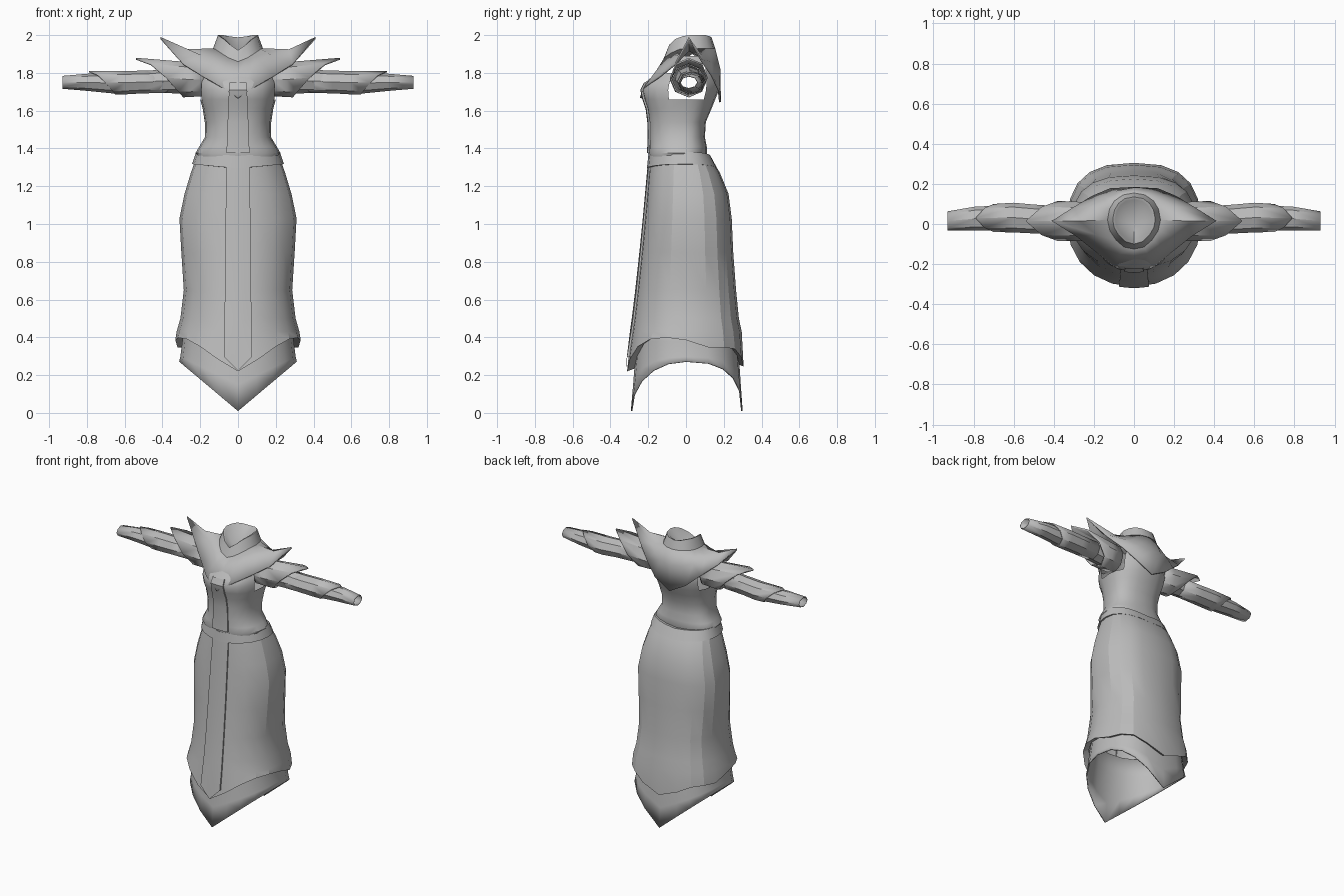
import bpy, bmesh, math

if "Cube" in bpy.data.objects:
    bpy.data.objects.remove(bpy.data.objects["Cube"])

cloth = bpy.data.materials.new("grey_cloth")
cloth.diffuse_color = (0.5, 0.5, 0.5, 1)
cloth.use_nodes = True
cloth.node_tree.nodes["Principled BSDF"].inputs["Base Color"].default_value = cloth.diffuse_color
N = 20


def finish(name, bm, thick=0.0, angle=28, offset=-1):
    """Turn a bmesh into a named, shaded object."""
    bmesh.ops.remove_doubles(bm, verts=bm.verts, dist=0.0005)
    bmesh.ops.recalc_face_normals(bm, faces=bm.faces)
    me = bpy.data.meshes.new(name)
    bm.to_mesh(me)
    bm.free()
    ob = bpy.data.objects.new(name, me)
    bpy.context.collection.objects.link(ob)
    me.materials.append(cloth)
    if thick:
        mod = ob.modifiers.new("thickness", 'SOLIDIFY')
        mod.thickness, mod.offset = thick, offset
    bpy.ops.object.select_all(action='DESELECT')
    ob.select_set(True)
    bpy.context.view_layer.objects.active = ob
    bpy.ops.object.shade_smooth_by_angle(angle=math.radians(angle))
    return ob


def loft(rings, closed=True):
    """Skin a list of equal-length point rings."""
    bm = bmesh.new()
    rows = [[bm.verts.new(p) for p in r] for r in rings]
    n = len(rows[0])
    for a, b in zip(rows, rows[1:]):
        for i in range(n if closed else n - 1):
            j = (i + 1) % n
            bm.faces.new((a[i], a[j], b[j], b[i]))
    return bm


def spt(t, ax, yf, yb, y0=0.0, front=2.1, back=2.6):
    """Body cross-section point; t = 0 is the front centre."""
    s, c = math.sin(t), math.cos(t)
    e = 2 / (front if c > 0 else back)
    x = math.copysign(abs(s) ** e, s) * ax
    y = y0 + (yf - y0 if c > 0 else yb - y0) * abs(c) ** e
    return x, y


def body_ring(z, ax, yf, yb, y0=0.0, **k):
    """z is a height or a function of angle (degrees 0-180) and x."""
    pts = []
    for i in range(N):
        t = 2 * math.pi * i / N
        x, y = spt(t, ax, yf, yb, y0, **k)
        d = math.degrees(t)
        pts.append((x, y, z(min(d, 360 - d), x) if callable(z) else z))
    return pts


def interp(table, v):
    for (a, p), (b, q) in zip(table, table[1:]):
        if v <= b:
            return p + (q - p) * (v - a) / (b - a)
    return table[-1][1]


# Outer skirt with a wavy pointed hem and a turned-in lip
HEM = [(0, .22), (25, .31), (45, .385), (70, .40), (90, .385), (115, .33),
       (135, .36), (160, .30), (180, .245)]
hem = lambda d, x: interp(HEM, d)
SKIRT = [(1.32, .232, -.195, .15), (1.27, .25, -.2, .18), (1.16, .283, -.21, .225),
         (1.03, .31, -.222, .242), (.85, .30, -.24, .25), (.65, .287, -.262, .265),
         (.5, .305, -.28, .28), (.43, .325, -.29, .295)]
rings = [body_ring(*r) for r in SKIRT]
rings += [body_ring(hem, .332, -.312, .305),
          body_ring(lambda d, x: hem(d, x) + .015, .295, -.272, .272)]
finish("outer_skirt", loft(rings), angle=20)

# Inner skirt with a point at front and back
tip = lambda d, x: .01 + .26 * abs(x) / .31
finish("inner_skirt", loft([
    body_ring(.5, .285, -.25, .255), body_ring(.38, .295, -.262, .275),
    body_ring(lambda d, x: .15 + .15 * abs(x) / .31, .305, -.28, .29),
    body_ring(tip, .312, -.292, .3)]), thick=.008)

# Belt, tilted at the sides
side = lambda base: (lambda d, x: base + .022 * math.sin(math.radians(d)))
finish("belt", loft([
    body_ring(side(1.355), .2, -.17, .1, front=2.2, back=2.3),
    body_ring(side(1.36), .222, -.2, .13, front=2.2, back=2.3),
    body_ring(side(1.295), .243, -.207, .165, front=2.2, back=2.3),
    body_ring(side(1.293), .22, -.18, .14, front=2.2, back=2.3)]), angle=35)

# Fitted bodice, open at the armholes
TORSO = [(1.35, .215, -.195, .105), (1.375, .225, -.2, .11), (1.41, .205, -.198, .11),
         (1.46, .175, -.198, .1), (1.54, .176, -.198, .105), (1.61, .187, -.207, .135),
         (1.66, .2, -.224, .155), (1.71, .203, -.235, .175), (1.75, .2, -.215, .178),
         (1.80, .18, -.155, .173), (1.85, .15, -.125, .165), (1.89, .11, -.105, .15)]
bm = loft([body_ring(*r, y0=-.01, front=2.4, back=2.3) for r in TORSO])
holes = []
for f in bm.faces:
    c = f.calc_center_median()
    if abs(c.x) > .1 and 1.68 < c.z < 1.83 and abs(c.y - .01) < .1:
        holes.append(f)
bmesh.ops.delete(bm, geom=holes, context='FACES')
finish("bodice", bm, angle=40)


# Raised front placket on the bodice and on the skirt
def placket(name, rows, widths, y0, front):
    strip = []
    for i, (z, ax, yf, yb) in enumerate(rows):
        w = widths[0] + (widths[1] - widths[0]) * i / (len(rows) - 1)
        row = []
        for u in (-1, -.5, 0, .5, 1):
            t = math.asin(min(1, (abs(u * w) / ax) ** (front / 2)))
            x, y = spt(t, ax, yf, yb, y0, front=front)
            zz = z if z > .3 else z + .075 * abs(u)
            row.append((u * w, y - .007, zz))
        strip.append([(-w, row[0][1] + .02, row[0][2])] + row
                     + [(w, row[-1][1] + .02, row[-1][2])])
    finish(name, loft(strip, closed=False), angle=35)


placket("bodice_placket", TORSO[1:9], (.062, .045), -.01, 2.4)
placket("skirt_placket", SKIRT + [(.222, .332, -.312, .305)], (.06, .075), 0, 2.1)


# Shoulder mantle with two swept points, continuing into the neck collar
def mirrored(half):
    return half + [(-x, y, z) for x, y, z in half[-2:0:-1]]


edge = [(0, -.245, 1.67), (.1, -.215, 1.735), (.19, -.14, 1.785), (.29, -.06, 1.85),
        (.41, .015, 1.99), (.3, .085, 1.87), (.21, .14, 1.79), (.12, .178, 1.71),
        (0, .185, 1.645)]
middle = [(0, -.165, 1.80), (.07, -.152, 1.82), (.13, -.11, 1.85), (.185, -.055, 1.89),
          (.27, .015, 1.925), (.21, .085, 1.89), (.15, .135, 1.86), (.09, .165, 1.835),
          (0, .182, 1.82)]
base = [(0, -.125, 1.86), (.05, -.115, 1.88), (.09, -.08, 1.905), (.12, -.035, 1.925),
        (.132, .02, 1.93), (.122, .075, 1.93), (.098, .115, 1.93), (.055, .145, 1.93),
        (0, .155, 1.93)]
rim = [(0, -.1, 1.92), (.042, -.088, 1.95), (.077, -.055, 1.98), (.1, -.015, 1.995),
       (.106, .025, 2.0), (.097, .07, 2.0), (.077, .103, 2.0), (.045, .127, 1.993),
       (0, .135, 1.988)]
finish("mantle", loft([mirrored(r) for r in (edge, middle, base)]), thick=.01, angle=40)
pit = [(x * .88, .02 + (y - .02) * .88, z - .004) for x, y, z in rim]
bm = loft([mirrored(base), mirrored(rim), mirrored(pit), [(0, 0, 1.87)] * 16])
finish("neck_collar", bm, angle=35)


# Sleeves: a plain tube under two slanted flared layers
def tube(s, rows, reach=None):
    """Rows are x, y centre, y radius, z centre, z radius; reach slants the end."""
    out = []
    for k, (x, yc, ry, zc, rz) in enumerate(rows):
        ring = []
        for i in range(8):
            a = math.pi / 4 * i
            xx = x
            if reach and k == len(rows) - 1:
                up = math.sin(a)
                xx += reach[0] * max(0, up) ** 2 - reach[1] * max(0, -up)
            ring.append((s * xx, yc + ry * math.cos(a), zc + rz * math.sin(a)))
        out.append(ring)
    return loft(out)


for s, tag in ((-1, "left"), (1, "right")):
    finish(tag + "_sleeve", tube(s, [
        (.17, .01, .085, 1.76, .085), (.3, .015, .07, 1.76, .07),
        (.46, .02, .065, 1.755, .058), (.65, .03, .062, 1.745, .055),
        (.79, .027, .06, 1.75, .046), (.93, .015, .048, 1.75, .034)]), thick=.004)
    finish(tag + "_forearm_flare", tube(s, [
        (.36, .02, .068, 1.755, .062), (.5, .025, .072, 1.752, .06),
        (.6, .032, .074, 1.748, .062), (.7, .03, .07, 1.748, .062)],
        (.09, .05)), thick=.006)
    finish(tag + "_shoulder_flare", tube(s, [
        (.18, .01, .095, 1.765, .09), (.26, .012, .098, 1.765, .092),
        (.38, .015, .1, 1.775, .105)], (.16, .09)), thick=.01)
